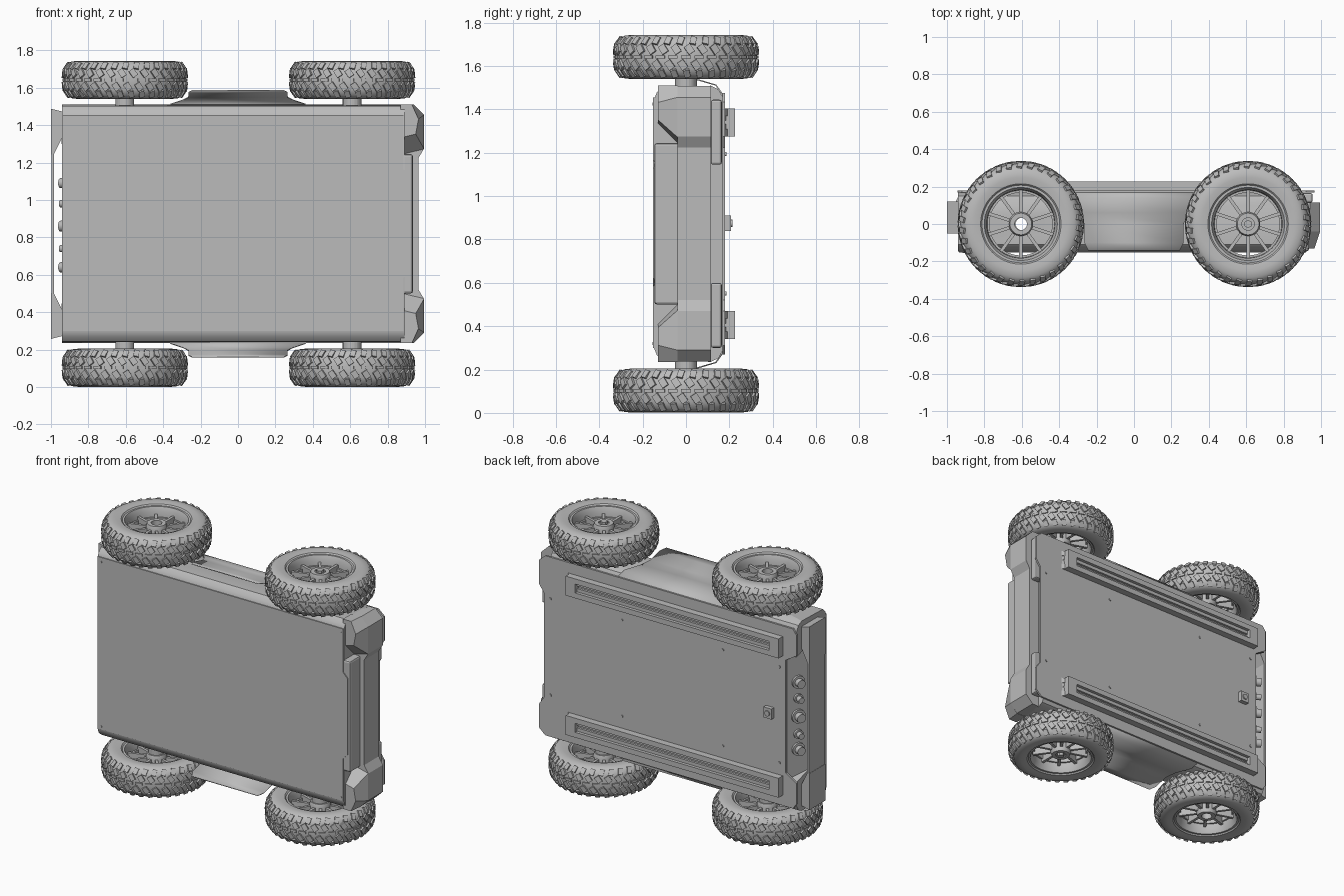
import bpy, bmesh, math
from mathutils import Matrix, Vector

cube = bpy.data.objects.get("Cube")
if cube:
    bpy.data.objects.remove(cube)

grey = bpy.data.materials.new("plain grey")
grey.use_nodes = True
grey.diffuse_color = (0.5, 0.5, 0.5, 1)
grey.node_tree.nodes["Principled BSDF"].inputs["Base Color"].default_value = (0.5, 0.5, 0.5, 1)
MID = 0.8725  # height of the mirror plane between the two wheel pairs


def finish(name, bm, smooth=False, bevel=0):
    bmesh.ops.recalc_face_normals(bm, faces=bm.faces)
    mesh = bpy.data.meshes.new(name)
    bm.to_mesh(mesh)
    bm.free()
    mesh.materials.append(grey)
    ob = bpy.data.objects.new(name, mesh)
    bpy.context.collection.objects.link(ob)
    if bevel:
        mod = ob.modifiers.new("edges", 'BEVEL')
        mod.width, mod.segments = bevel, 2
    if smooth:
        bpy.ops.object.select_all(action='DESELECT')
        ob.select_set(True)
        bpy.context.view_layer.objects.active = ob
        bpy.ops.object.shade_smooth_by_angle(angle=math.radians(35))
    return ob


def add_box(bm, lo, hi, matrix=Matrix()):
    lo, hi = Vector(lo), Vector(hi)
    size = Matrix.Diagonal((*(hi - lo), 1))
    bmesh.ops.create_cube(bm, size=1, matrix=matrix @ Matrix.Translation((lo + hi) / 2) @ size)


def add_prism(bm, points, offset):
    face = bm.faces.new([bm.verts.new(p) for p in points])
    out = bmesh.ops.extrude_face_region(bm, geom=[face])["geom"]
    bmesh.ops.translate(bm, vec=offset, verts=[v for v in out if isinstance(v, bmesh.types.BMVert)])


def add_ring(bm, profile, steps=64, closed=True):
    """Turn a radius/height profile around z."""
    verts = [bm.verts.new((r, 0, z)) for r, z in profile]
    pairs = list(zip(verts, verts[1:] + verts[:1]))
    edges = [bm.edges.new(p) for p in (pairs if closed else pairs[:-1])]
    bmesh.ops.spin(bm, geom=verts + edges, cent=(0, 0, 0), axis=(0, 0, 1),
                   angle=math.tau, steps=steps, use_merge=True)
    bmesh.ops.remove_doubles(bm, verts=bm.verts, dist=1e-5)


def add_cylinder(bm, loc, direction, radius, length, sides=20):
    turn = Vector(direction).to_track_quat('Z', 'Y').to_matrix().to_4x4()
    bmesh.ops.create_cone(bm, cap_ends=True, segments=sides, radius1=radius, radius2=radius,
                          depth=length, matrix=Matrix.Translation(loc) @ turn)


def both_sides(z):
    return (z, 2 * MID - z)


def cut(target, cutter):
    cutter.hide_render = True
    cutter.hide_set(True)
    mod = target.modifiers.new("cut", 'BOOLEAN')
    mod.operation, mod.object, mod.solver = 'DIFFERENCE', cutter, 'EXACT'


# Hull: cross-section swept along the length
half = [(-0.147, 0.575), (-0.135, 0.605), (-0.11, 0.63), (0.115, 0.637), (0.15, 0.62), (0.172, 0.58)]
bm = bmesh.new()
section = [(y, MID + w) for y, w in half] + [(y, MID - w) for y, w in reversed(half)]
add_prism(bm, [(-0.94, y, z) for y, z in section], (1.83, 0, 0))
hull = finish("hull", bm, smooth=True)

# Cutters: axle bores and the slanted connector recess
bm = bmesh.new()
add_cylinder(bm, (-0.6, 0, MID), (0, 0, 1), 0.033, 2, 32)
cut(hull, finish("axle_bore_cutter", bm))
bm = bmesh.new()
add_prism(bm, [(-0.86, 0.19, 0.44), (-0.96, 0.0, 0.50), (-1.02, 0.19, 0.44)], (0, 0, 0.84))
cut(hull, finish("connector_recess_cutter", bm))

# Underside panel with a folded tab and screws
bm = bmesh.new()
add_box(bm, (-0.935, -0.152, 0.3), (0.885, -0.146, 1.455))
add_prism(bm, [(0.88, -0.152, 0.58), (0.92, -0.152, 0.62), (0.92, -0.152, 1.13), (0.88, -0.152, 1.17)],
          (0, 0.006, 0))
for x in (-0.91, 0.87):
    for z in both_sides(0.32):
        add_cylinder(bm, (x, -0.152, z), (0, 1, 0), 0.007, 0.006, 12)
finish("underside_panel", bm)

# Deck plate: notched at both ends
bm = bmesh.new()
deck = [(0.92, 0.27), (0.965, 0.31), (0.965, 0.47), (0.93, 0.52)]
outline = deck + [(x, 2 * MID - z) for x, z in reversed(deck)]
tail = [(-0.945, 1.44), (-0.945, 1.30), (-0.865, 1.25)]
outline += [(-0.92, 1.475)] + tail + [(x, 2 * MID - z) for x, z in reversed(tail)] + [(-0.92, 0.27)]
add_prism(bm, [(x, 0.168, z) for x, z in outline], (0, 0.012, 0))
for x in (-0.82, -0.4, 0.35, 0.88):
    for z in both_sides(0.55):
        add_cylinder(bm, (x, 0.182, z), (0, 1, 0), 0.009, 0.008, 12)
finish("deck_plate", bm)

# Deck rails: raised channels with sloping ends and a long slot
for side, z in zip(("right", "left"), both_sides(0.405)):
    bm = bmesh.new()
    for lo, hi, top in ((-0.065, -0.03, 0.226), (-0.03, -0.008, 0.205),
                        (-0.008, 0.008, 0.19), (0.008, 0.03, 0.205), (0.03, 0.065, 0.226)):
        add_prism(bm, [(-0.84, 0.176, z + lo), (-0.78, top, z + lo),
                       (0.68, top, z + lo), (0.76, 0.176, z + lo)], (0, 0, hi - lo))
    for x in (-0.81, 0.70):
        add_box(bm, (x - 0.035, 0.178, z - 0.065), (x + 0.035, 0.226, z + 0.065))
    finish(side + "_deck_rail", bm)

# Side skirts: bent sheets flaring out between the wheels
rows = [(0.178, 0.57, 0.40), (0.17, 0.60, 0.39), (0.14, 0.642, 0.36),
        (0.06, 0.666, 0.29), (0.0, 0.68, 0.265), (-0.1, 0.705, 0.265), (-0.14, 0.715, 0.245)]
for side, s in (("right", -1), ("left", 1)):
    bm = bmesh.new()
    strips = [[bm.verts.new((x * w, y, MID + s * d)) for x in (-1, 1)] for y, d, w in rows]
    for a, b in zip(strips, strips[1:]):
        bm.faces.new((a[0], a[1], b[1], b[0]))
    skirt = finish(side + "_skirt", bm, smooth=True)
    skirt.modifiers.new("sheet", 'SOLIDIFY').thickness = 0.006

# Nose bumper: chamfered bar, with a corner block at each end
bm = bmesh.new()
bar = [(0.88, 0.237), (0.94, 0.237), (0.995, 0.29), (0.995, 0.47), (0.965, 0.52)]
bar += [(x, 2 * MID - z) for x, z in reversed(bar)]
add_prism(bm, [(x, -0.04, z) for x, z in bar], (0, 0.155, 0))
finish("nose_bumper", bm)
for side, s in (("right", -1), ("left", 1)):
    bm = bmesh.new()
    upper = [(0.87, 0.637), (0.94, 0.637), (0.995, 0.583), (0.995, 0.40), (0.87, 0.37)]
    lower = [(0.87, 0.637), (0.93, 0.637), (0.965, 0.56), (0.95, 0.48), (0.87, 0.46)]
    top = [bm.verts.new((x, -0.04, MID + s * w)) for x, w in upper]
    low = [bm.verts.new((x, -0.13, MID + s * w)) for x, w in lower]
    bm.faces.new(top)
    bm.faces.new(low)
    for i in range(5):
        j = (i + 1) % 5
        bm.faces.new((top[i], top[j], low[j], low[i]))
    finish(side + "_bumper_corner", bm)
bm = bmesh.new()
add_box(bm, (0.87, -0.146, 0.5), (0.935, -0.03, 1.245))
finish("nose_panel", bm, bevel=0.012)
bm = bmesh.new()
for z in both_sides(0.45):
    add_box(bm, (0.89, 0.115, z - 0.15), (0.955, 0.165, z + 0.15))
finish("nose_lamps", bm, bevel=0.01)

# Tail bumper: thin bar on two angled ends
bm = bmesh.new()
add_box(bm, (-0.998, -0.05, 0.28), (-0.984, 0.12, 2 * MID - 0.28))
for s in (-1, 1):
    ends = [(-1, 0.615), (-0.94, 0.60), (-0.94, 0.46), (-0.985, 0.37), (-1, 0.37)]
    add_prism(bm, [(x, -0.05, MID + s * w) for x, w in ends], (0, 0.17, 0))
finish("tail_bumper", bm)

# Connectors on the slanted tail panel, and one socket on the deck
bm = bmesh.new()
out = Vector((-0.88, 0.47, 0))
for z, r in ((1.09, 0.042), (0.98, 0.03), (0.86, 0.045), (0.74, 0.03), (0.64, 0.042)):
    base = Vector((-0.905, 0.105, z))
    add_cylinder(bm, base, out, r, 0.03)
    add_cylinder(bm, base + out * 0.025, out, r * 0.65, 0.05)
add_box(bm, (-0.78, 0.176, 0.84), (-0.72, 0.208, 0.91))
add_cylinder(bm, (-0.75, 0.2, 0.875), (0, 1, 0), 0.018, 0.03)
finish("connectors", bm, smooth=True)

# Wheels: tyre, tread blocks, rim, spokes and hub
tyre_half = [(0.2, 0.08), (0.215, 0.096), (0.25, 0.102), (0.285, 0.098), (0.31, 0.082), (0.322, 0.055), (0.327, 0.02)]
tyre = tyre_half + [(r, -z) for r, z in reversed(tyre_half)]
rim = [(0.21, 0.088), (0.195, 0.088), (0.182, 0.06), (0.178, 0), (0.182, -0.06), (0.195, -0.088), (0.21, -0.088)]
hub = [(0.033, 0.07), (0.058, 0.07), (0.065, 0.05), (0.065, -0.05), (0.058, -0.07), (0.033, -0.07)]


def turned(angle, x, z, tilt, lean):
    return (Matrix.Rotation(angle, 4, 'Z') @ Matrix.Translation((x, 0, z))
            @ Matrix.Rotation(lean, 4, 'Y') @ Matrix.Rotation(tilt, 4, 'X'))


def wheel(name, x, z, capped):
    parts = []
    bm = bmesh.new()
    add_ring(bm, tyre, 72)
    parts.append(finish(name + "_tyre", bm, smooth=True))
    bm = bmesh.new()
    count = 34
    for i in range(count):
        for s in (-1, 1):
            a = math.tau * (i + 0.25 * s) / count
            add_box(bm, (-0.008, -0.016, -0.021), (0.008, 0.016, 0.021), turned(a, 0.327, s * 0.036, 0.6, -s * 0.13))
            add_box(bm, (-0.008, -0.014, -0.02), (0.008, 0.014, 0.02), turned(a + 0.06, 0.312, s * 0.074, -0.25 * s, -s * 0.6))
        add_box(bm, (-0.007, -0.022, -0.008), (0.007, 0.022, 0.008), turned(math.tau * i / count, 0.327, 0, 0, 0))
    parts.append(finish(name + "_tread", bm))
    bm = bmesh.new()
    add_ring(bm, rim, 64)
    add_ring(bm, hub, 32)
    parts.append(finish(name + "_rim", bm, smooth=True))
    bm = bmesh.new()
    for i in range(10):
        turn = Matrix.Rotation(math.tau * (i + 0.5) / 10, 4, 'Z')
        add_box(bm, (0.055, -0.009, -0.045), (0.187, 0.009, 0.045), turn)
    add_ring(bm, [(0.18, 0.025), (0.168, 0.025), (0.168, -0.025), (0.18, -0.025)], 48)
    parts.append(finish(name + "_spokes", bm))
    # Axle sleeve into the hull, and a nut on the capped wheels
    bm = bmesh.new()
    inward = 1 if z < MID else -1
    add_ring(bm, [(0.033, inward * 0.06), (0.05, inward * 0.06), (0.05, inward * 0.15), (0.033, inward * 0.15)], 24)
    if capped:
        add_cylinder(bm, (0, 0, 0), (0, 0, 1), 0.034, 0.12, 24)
        add_cylinder(bm, (0, 0, -inward * 0.065), (0, 0, 1), 0.022, 0.03, 6)
    parts.append(finish(name + "_axle", bm))
    for ob in parts:
        ob.location = (x, 0, z)


for end, x in (("rear", -0.605), ("front", 0.61)):
    for side, z in zip(("right", "left"), both_sides(0.103)):
        wheel(f"{end}_{side}_wheel", x, z, end == "front")
